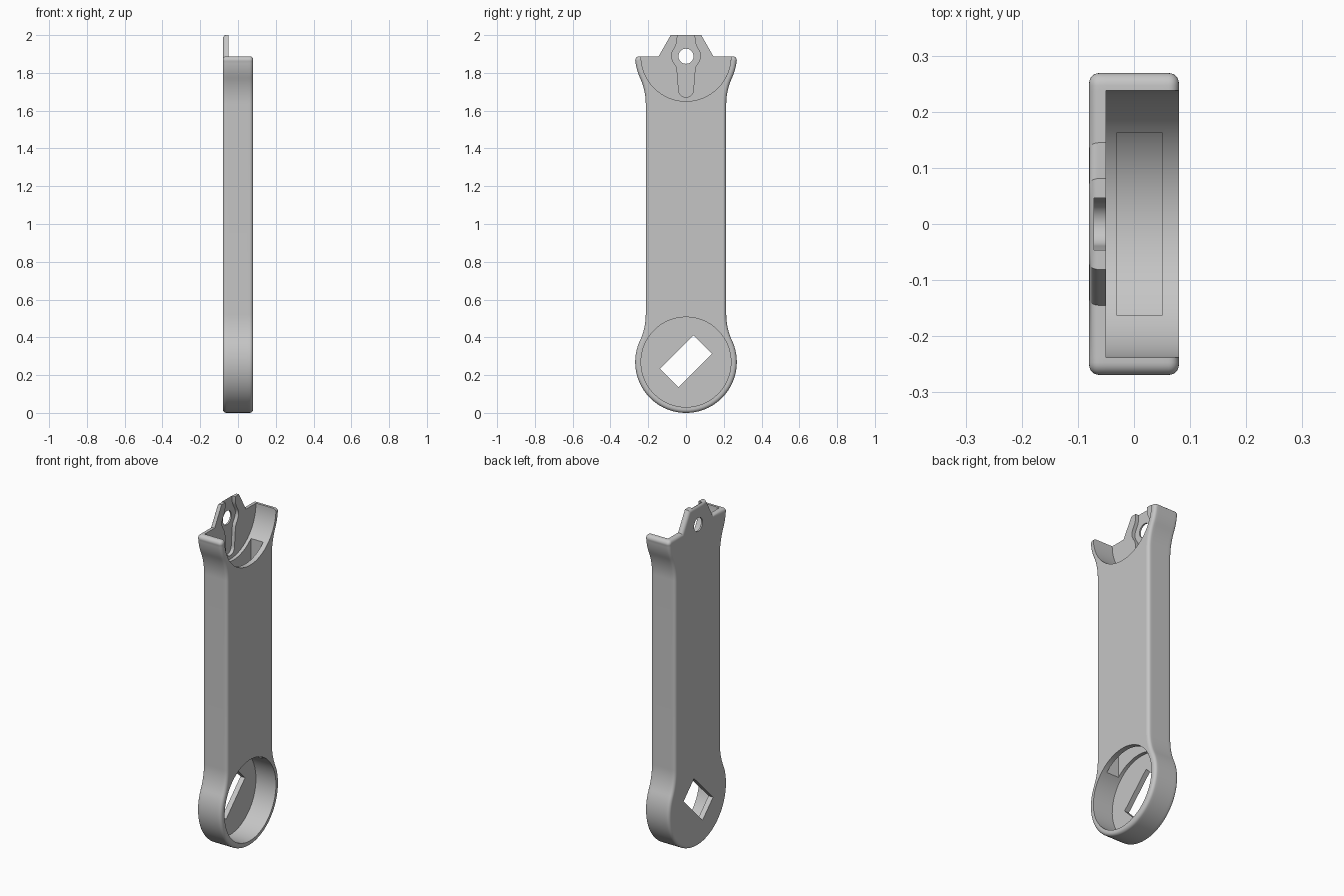
import bpy, bmesh
from math import pi, sin, cos, acos, asin, sqrt, radians
from mathutils import Vector
from mathutils.geometry import tessellate_polygon

cube = bpy.data.objects.get("Cube")
if cube:
    bpy.data.objects.remove(cube)

LOW, HIGH, TOP = 0.269, 1.888, 2.0            # centres of the round ends, tip of the tab
R, POCKET, HALF, NECK = 0.269, 0.238, 0.213, 0.33
FACE, FLOOR, GROOVE = 0.08, -0.05, -0.071     # x of the faces, pocket floors, groove floor
DUCT, DUCT_BACK, DUCT_FRONT = 0.163, -0.03, 0.05
CORNER, ROUND, STEPS = 0.022, 0.018, 6

bm = bmesh.new()


def arc(cz, r, a0, a1, n, cy=0):
    return [(cy + r * cos(a0 + (a1 - a0) * i / n), cz + r * sin(a0 + (a1 - a0) * i / n))
            for i in range(n + 1)]


def mirrored(half):
    """Close a +y half outline by mirroring it across y = 0."""
    return half + [(-y, z) for y, z in reversed(half) if abs(y) > 1e-5]


def loft(levels, gap=lambda m: False):
    """Join equal (x, outline) levels with smooth walls, leaving out the gap."""
    rows = [[bm.verts.new((x, y, z)) for y, z in loop] for x, loop in levels]
    for a, b in zip(rows, rows[1:]):
        for i in range(len(a)):
            quad = (a[i - 1], a[i], b[i], b[i - 1])
            if not gap(sum((v.co for v in quad), Vector()) / 4):
                bm.faces.new(quad).smooth = True


def cap(x, facing, *loops):
    """Fill a flat region at x; loops after the first are holes."""
    points = [(x, y, z) for loop in loops for y, z in loop]
    verts = [bm.verts.new(p) for p in points]
    for tri in tessellate_polygon([[Vector((y, z, 0)) for y, z in loop] for loop in loops]):
        face = bm.faces.new([verts[i] for i in tri])
        face.normal_update()
        if face.normal.x * facing < 0:
            face.normal_flip()


def duct_gap(m):
    return abs(m.y) < DUCT - 0.001 and LOW < m.z < HIGH and DUCT_BACK < m.x < DUCT_FRONT


def notch_gap(m):
    return abs(m.y) < 0.04 and m.z > 1.95 and m.x > GROOVE


def outer(d):
    """Half outline inset by d: round foot, concave necks, flared horn."""
    rise = sqrt((NECK + R) ** 2 - (NECK + HALF) ** 2)
    turn = acos((NECK + HALF) / (NECK + R))
    side = HALF + NECK
    half = arc(LOW, R - d, -pi / 2, turn, 40)
    half += arc(LOW + rise, NECK + d, pi + turn, pi, 12, side)[1:]
    half += arc(HIGH - rise, NECK + d, pi, pi - turn, 12, side)
    half += arc(HIGH, R - d, -turn, -0.1, 8)[1:]
    half += arc(HIGH - CORNER, CORNER - d, 0, pi / 2, 6, R - CORNER)
    return half + [(sqrt(POCKET ** 2 - d ** 2), HIGH - d)]


def upper_arc(d):
    edge = -acos(DUCT / POCKET)
    return (arc(HIGH, POCKET, -asin(d / POCKET), edge, 14)
            + arc(HIGH, POCKET, edge, -pi / 2, 14)[1:])


def plate(d):
    return mirrored(outer(d) + [(0.145 - 0.58 * d, HIGH - d), (0.081 - 0.58 * d, TOP - d),
                                (0.046, TOP - d)])


def body(d):
    return mirrored(outer(d) + upper_arc(d)[1:])


# Shared outlines: lower pocket, duct, keyed groove, pin hole and slanted slot
edge = acos(DUCT / POCKET)
lower_top = arc(LOW, POCKET, edge, pi / 2, 14)
lower = mirrored(arc(LOW, POCKET, -pi / 2, edge, 28) + lower_top[1:])
duct = mirrored(lower_top[::-1] + upper_arc(0)[14:])
groove = arc(1.71, 0.039, -pi / 2, 0, 8)
groove += [(0.047, 1.81), (0.052, 1.835), (0.066, 1.855), (0.075, 1.875), (0.078, 1.893),
           (0.073, 1.91), (0.054, 1.945), (0.047, 1.965), (0.046, TOP)]
pin = arc(HIGH, 0.04, 0, 2 * pi, 32)[:-1]
c = sqrt(0.5)
slot = [(c * (u - v), LOW + 0.004 + c * (u + v))
        for u, v in ((-0.125, -0.069), (0.125, -0.069), (0.125, 0.069), (-0.125, 0.069))]

# Rounded rim profile as (depth from face, inset)
rim = [(ROUND * (1 - cos(pi / 2 * k / STEPS)), ROUND * (1 - sin(pi / 2 * k / STEPS)))
       for k in range(STEPS + 1)]

# Back plate with the tab
cap(-FACE, -1, plate(ROUND), pin, slot)
loft([(-FACE + t, plate(d)) for t, d in rim] + [(FLOOR, plate(0))], notch_gap)

# Arm walls, upper pocket wall and front face
loft([(x, body(0)) for x in (FLOOR, DUCT_BACK, DUCT_FRONT)]
     + [(FACE - t, body(d)) for t, d in reversed(rim)], duct_gap)
cap(FACE, 1, body(ROUND), lower)

# Lower pocket and its slot
loft([(x, lower[::-1]) for x in (FLOOR, DUCT_BACK, DUCT_FRONT, FACE)], duct_gap)
cap(FLOOR, 1, lower, slot)
loft([(x, slot[::-1]) for x in (-FACE, FLOOR)])

# Upper pocket floor, keyed groove and pin hole
cap(FLOOR, 1, mirrored(upper_arc(0)[::-1] + [(0.145, HIGH), (0.081, TOP)] + groove[::-1]))
loft([(x, mirrored(groove)[::-1]) for x in (GROOVE, FLOOR)], notch_gap)
cap(GROOVE, 1, mirrored(groove), pin)
loft([(x, pin[::-1]) for x in (-FACE, GROOVE)])

# Duct joining the two pockets
loft([(x, duct[::-1]) for x in (DUCT_BACK, DUCT_FRONT)], duct_gap)
cap(DUCT_BACK, 1, duct)
cap(DUCT_FRONT, -1, duct)

# Weld the parts and keep hard edges crisp
bmesh.ops.remove_doubles(bm, verts=bm.verts[:], dist=1e-5)
bm.normal_update()
for e in bm.edges:
    e.smooth = e.calc_face_angle(pi) < radians(30)
mesh = bpy.data.meshes.new("arm")
bm.to_mesh(mesh)
bm.free()

grey = bpy.data.materials.new("plain_grey")
grey.use_nodes = True
grey.diffuse_color = (0.56, 0.56, 0.56, 1)
grey.node_tree.nodes["Principled BSDF"].inputs["Base Color"].default_value = grey.diffuse_color
mesh.materials.append(grey)
bpy.context.scene.collection.objects.link(bpy.data.objects.new("arm", mesh))
